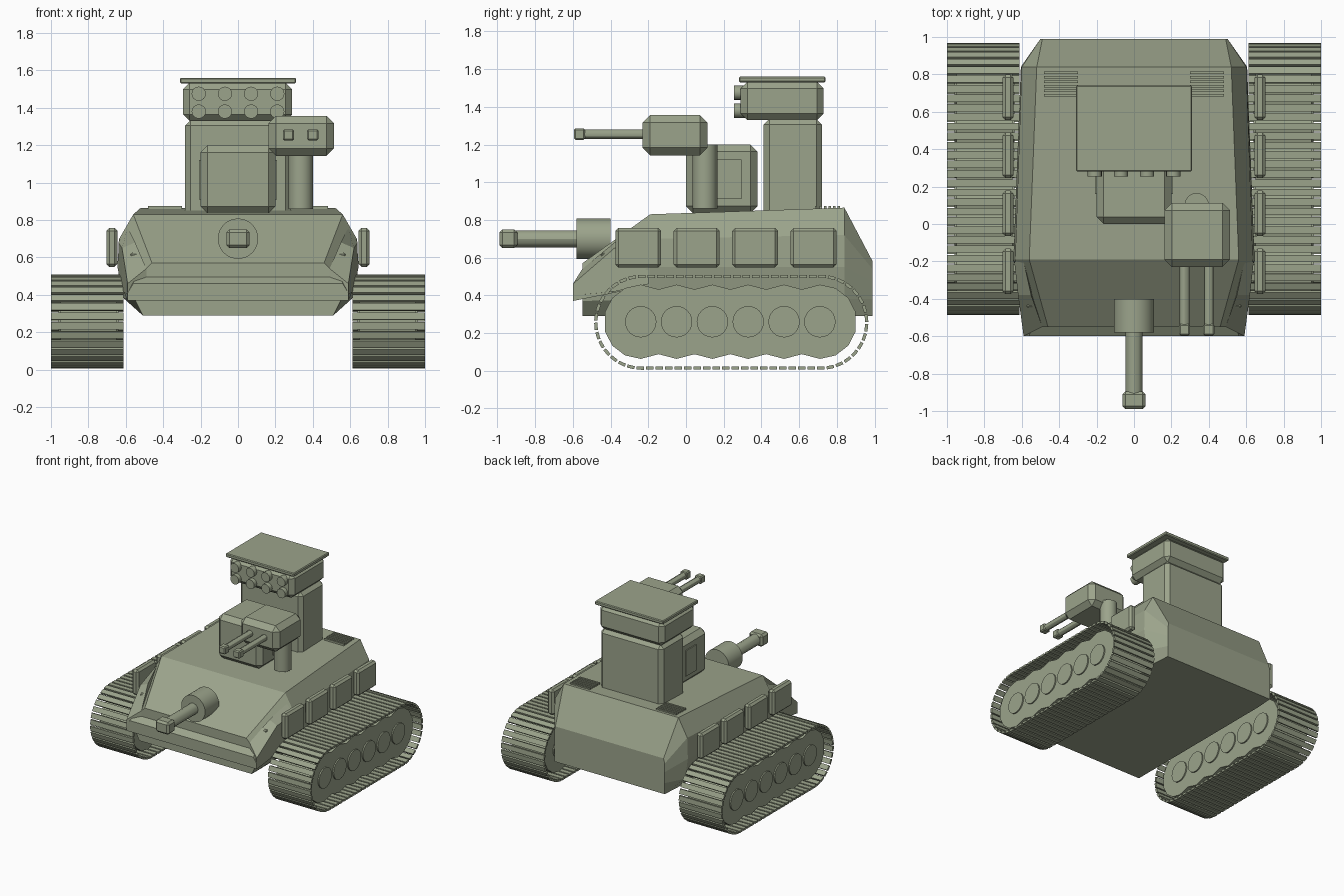
import bpy, bmesh, math
from mathutils import Matrix, Vector

if "Cube" in bpy.data.objects:
    bpy.data.objects.remove(bpy.data.objects["Cube"])

olive = bpy.data.materials.new("olive green")
olive.diffuse_color = (0.33, 0.37, 0.26, 1)
olive.use_nodes = True
olive.node_tree.nodes["Principled BSDF"].inputs["Base Color"].default_value = olive.diffuse_color


def finish(name, bm):
    bmesh.ops.recalc_face_normals(bm, faces=bm.faces[:])
    me = bpy.data.meshes.new(name)
    bm.to_mesh(me)
    bm.free()
    me.materials.append(olive)
    ob = bpy.data.objects.new(name, me)
    bpy.context.collection.objects.link(ob)
    return ob


def box(name, x0, x1, y0, y1, z0, z1, bevel=0.0):
    bm = bmesh.new()
    bmesh.ops.create_cube(bm, size=1)
    for v in bm.verts:
        v.co = Vector(((x0 + x1) / 2 + v.co.x * (x1 - x0),
                       (y0 + y1) / 2 + v.co.y * (y1 - y0),
                       (z0 + z1) / 2 + v.co.z * (z1 - z0)))
    if bevel:
        bmesh.ops.bevel(bm, geom=bm.edges[:], offset=bevel, segments=1,
                        profile=0.5, affect='EDGES')
    return finish(name, bm)


def cylinder(name, center, radius, length, axis, sides=24):
    bm = bmesh.new()
    bmesh.ops.create_cone(bm, cap_ends=True, segments=sides, radius1=radius,
                          radius2=radius, depth=length)
    rot = {'X': Matrix.Rotation(math.pi / 2, 4, 'Y'),
           'Y': Matrix.Rotation(math.pi / 2, 4, 'X'),
           'Z': Matrix()}[axis]
    bmesh.ops.transform(bm, verts=bm.verts[:],
                        matrix=Matrix.Translation(center) @ rot)
    ob = finish(name, bm)
    bpy.context.view_layer.objects.active = ob
    ob.select_set(True)
    bpy.ops.object.shade_smooth_by_angle(angle=math.radians(30))
    ob.select_set(False)
    return ob


def loft(name, loops):
    """Bridge closed loops of 3D points and cap both ends."""
    bm = bmesh.new()
    rings = [[bm.verts.new(p) for p in loop] for loop in loops]
    n = len(rings[0])
    for a, b in zip(rings, rings[1:]):
        for i in range(n):
            j = (i + 1) % n
            bm.faces.new((a[i], a[j], b[j], b[i]))
    bm.faces.new(rings[0])
    bm.faces.new(rings[-1])
    return finish(name, bm)


def section(y, half):
    """Symmetric cross-section at y from right-hand (x, z) points."""
    return [(x, y, z) for x, z in half] + [(-x, y, z) for x, z in reversed(half)]


# hull body
loft("hull", [
    section(-0.55, [(.51, .29), (.55, .37), (.55, .44), (.53, .50), (.46, .57)]),
    section(-0.19, [(.51, .29), (.61, .38), (.645, .55), (.635, .70), (.56, .83)]),
    section(0.84, [(.51, .29), (.58, .38), (.605, .55), (.60, .72), (.52, .865)]),
    section(0.99, [(.50, .29), (.50, .38), (.50, .47), (.50, .54), (.49, .58)]),
])

# nose wedge below the sloped front plate
loft("nose", [
    section(-0.60, [(.59, .37), (.59, .41), (.56, .46)]),
    section(-0.50, [(.60, .39), (.60, .45), (.54, .53)]),
    section(-0.25, [(.62, .44), (.62, .50), (.54, .53)]),
])

for s in (-1, 1):
    # sloped front fender and its tow hook
    loft("front_fender", [
        [(s * .49, -.55, .40), (s * .59, -.60, .40), (s * .59, -.60, .46), (s * .49, -.55, .54)],
        [(s * .53, -.38, .42), (s * .62, -.38, .42), (s * .62, -.38, .65), (s * .55, -.38, .68)],
        [(s * .55, -.20, .46), (s * .64, -.20, .46), (s * .64, -.20, .68), (s * .59, -.20, .76)],
    ])
    xs = sorted((s * .535, s * .575))
    box("tow_hook", *xs, -.45, -.41, .595, .625, .008)

    # side armour panels
    xs = sorted((s * .645, s * .703))
    for i in range(4):
        y = -.375 + i * .31
        box("side_panel", *xs, y, y + .243, .548, .758, .016)

    # deck vents
    xs = sorted((s * .30, s * .48))
    for i in range(6):
        y = .683 + i * .024
        box("deck_vent", *xs, y, y + .013, .84, .874)

    # scalloped wheel block
    wheels = [-.24 + .19 * i for i in range(6)]
    r, zc = .197, .26
    top = []
    for y in wheels:
        top.append((y, zc + r))
        if y != wheels[-1]:
            top.append((y + .095, zc + .172))
    arc = [math.radians(a) for a in (65, 40, 15)]
    left = [(wheels[0] - r * math.cos(a), zc + r * math.sin(a)) for a in reversed(arc)]
    right = [(wheels[-1] + r * math.cos(a), zc + r * math.sin(a)) for a in arc]
    upper = left + top + right
    outline = upper + [(y, 2 * zc - z) for y, z in reversed(upper)]
    loft("wheel_block", [[(s * x, y, z) for y, z in outline] for x in (.65, .95)])
    for y in wheels:
        cylinder("wheel_hub", (s * .80, y, zc), .083, .32, 'X')

    # track links spaced along a stadium-shaped path
    bm = bmesh.new()
    R, y0, y1, zt = .243, -.235, .715, .257
    straight = y1 - y0
    total = 2 * straight + 2 * math.pi * R
    count = 68
    for i in range(count):
        d = total * i / count
        if d < straight:
            pos, ang = (y0 + d, zt + R), 0
        elif d < straight + math.pi * R:
            ang = -(d - straight) / R
            pos = (y1 - R * math.sin(ang), zt + R * math.cos(ang))
        elif d < 2 * straight + math.pi * R:
            ang = -math.pi
            pos = (y1 - (d - straight - math.pi * R), zt - R)
        else:
            ang = -math.pi - (d - 2 * straight - math.pi * R) / R
            pos = (y0 - R * math.sin(ang), zt + R * math.cos(ang))
        m = (Matrix.Translation((s * .805, *pos)) @ Matrix.Rotation(ang, 4, 'X')
             @ Matrix.Diagonal((.388, .039, .017, 1)))
        bmesh.ops.create_cube(bm, size=1, matrix=m)
    finish("track", bm)

# main gun
cylinder("gun_mount", (0, -.49, .70), .108, .18, 'Y', 32)
cylinder("gun_barrel", (0, -.73, .70), .045, .40, 'Y', 12)
box("gun_muzzle", -.062, .062, -.99, -.895, .65, .75, .016)

# rear tower
box("tower", -.283, .283, .412, .722, .80, 1.335, .03)

# rocket launcher
box("rocket_box", -.295, .29, .29, .73, 1.33, 1.532, .035)
box("rocket_roof", -.31, .31, .28, .74, 1.53, 1.56, .006)
for x in (-.21, -.07, .07, .21):
    for z in (1.38, 1.475):
        cylinder("rocket_tube", (x, .285, z), .038, .06, 'Y', 16)

# cabin in front of the tower
box("cabin", -.20, .20, 0, .38, .835, 1.20, .038)
for s in (-1, 1):
    xs = sorted((s * .195, s * .208))
    box("cabin_hatch", *xs, .16, .295, .91, 1.12)

# twin gun on its post
cylinder("gun_post", (.335, .10, 1.03), .066, .34, 'Z', 16)
box("twin_gun_body", .163, .513, -.23, .113, 1.143, 1.357, .04)
for x in (.27, .40):
    cylinder("twin_gun_barrel", (x, -.38, 1.255), .026, .34, 'Y', 12)
    box("twin_gun_muzzle", x - .03, x + .03, -.595, -.535, 1.225, 1.285, .008)
